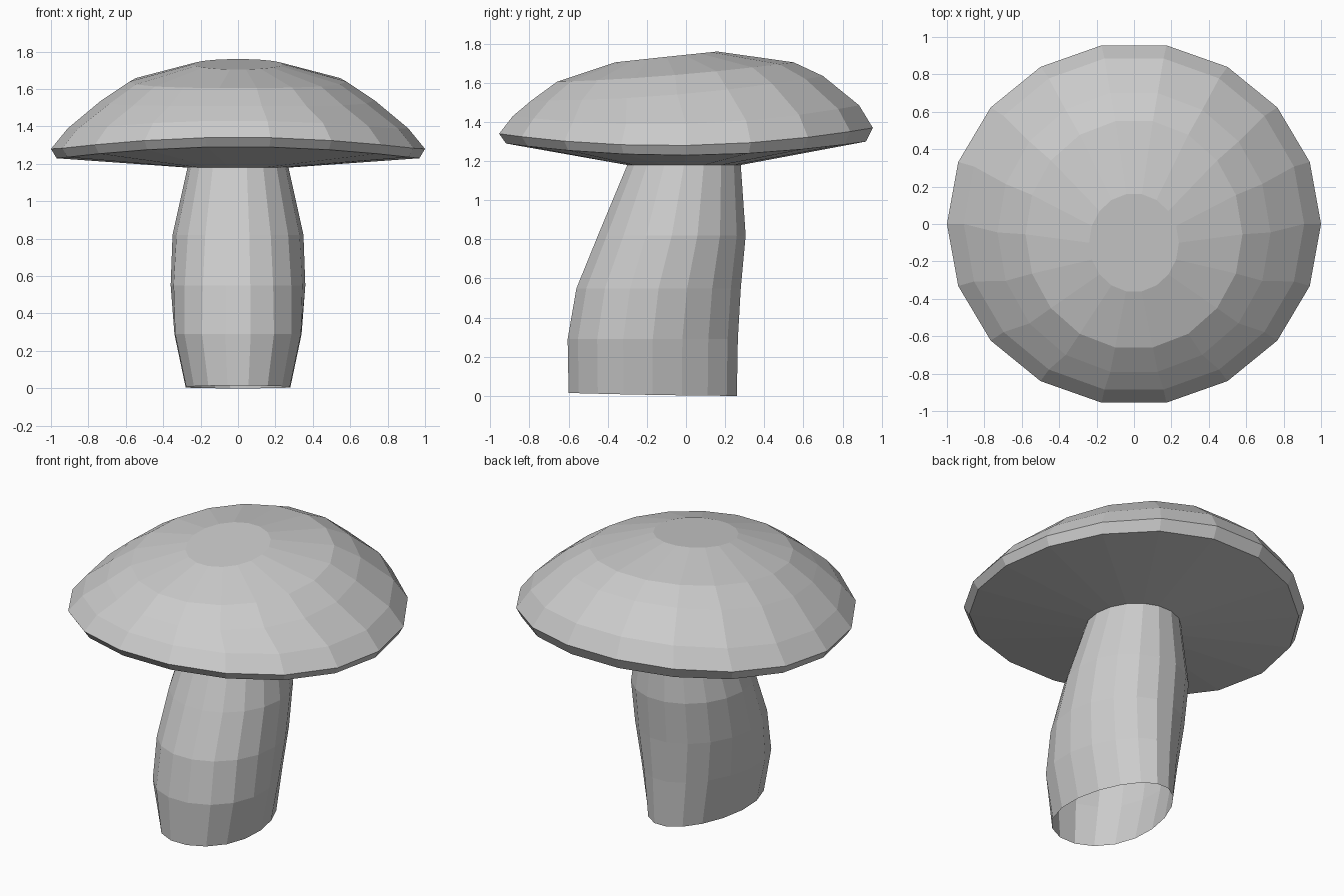
import bpy, bmesh, math

if "Cube" in bpy.data.objects:
    bpy.data.objects.remove(bpy.data.objects["Cube"])

SIDES = 18
PEAK = math.sin(math.radians(80))  # largest sine reached by the 18-gon


def ring(bm, half_x, y_front, y_back, z_front, z_mid, z_back, taper=0.0):
    """Oval ring whose height bends smoothly from front to back."""
    verts = []
    for i in range(SIDES):
        a = 2 * math.pi * i / SIDES
        s = math.sin(a) / PEAK
        x = half_x * math.cos(a) * (1 - taper * s)
        y = (y_front + y_back) / 2 + s * (y_back - y_front) / 2
        bend = (z_front + z_back) / 2 - z_mid
        z = z_mid + s * (z_back - z_front) / 2 + s * s * bend
        verts.append(bm.verts.new((x, y, z)))
    return verts


def loft(name, sections, close_top=False):
    """Skin a stack of rings, listed from the bottom upwards."""
    bm = bmesh.new()
    rings = [ring(bm, *s) for s in sections]
    for lo, hi in zip(rings, rings[1:]):
        for i in range(SIDES):
            j = (i + 1) % SIDES
            bm.faces.new((lo[i], lo[j], hi[j], hi[i]))
    if close_top:
        bm.faces.new(rings[-1])
    mesh = bpy.data.meshes.new(name)
    bm.to_mesh(mesh)
    bm.free()
    obj = bpy.data.objects.new(name, mesh)
    bpy.context.collection.objects.link(obj)
    return obj


# Leaning stem, open at the foot and narrower towards the back low down
loft("stem", [
    (0.28, -0.60, 0.26, 0.015, 0.005, 0.0, 0.15),
    (0.34, -0.605, 0.265, 0.29, 0.29, 0.29, 0.15),
    (0.36, -0.56, 0.28, 0.55, 0.55, 0.55, 0.05),
    (0.35, -0.45, 0.305, 0.82, 0.82, 0.82),
    (0.27, -0.30, 0.28, 1.18, 1.18, 1.18),
])

# Cap: underside, rim, dome and flat crown
loft("cap", [
    (0.27, -0.30, 0.28, 1.18, 1.18, 1.18),
    (0.97, -0.92, 0.92, 1.29, 1.23, 1.30),
    (1.00, -0.955, 0.955, 1.34, 1.28, 1.37),
    (0.91, -0.885, 0.885, 1.43, 1.39, 1.485),
    (0.73, -0.79, 0.70, 1.51, 1.54, 1.635),
    (0.58, -0.66, 0.55, 1.605, 1.64, 1.705),
    (0.24, -0.36, 0.16, 1.705, 1.733, 1.76),
], close_top=True)
